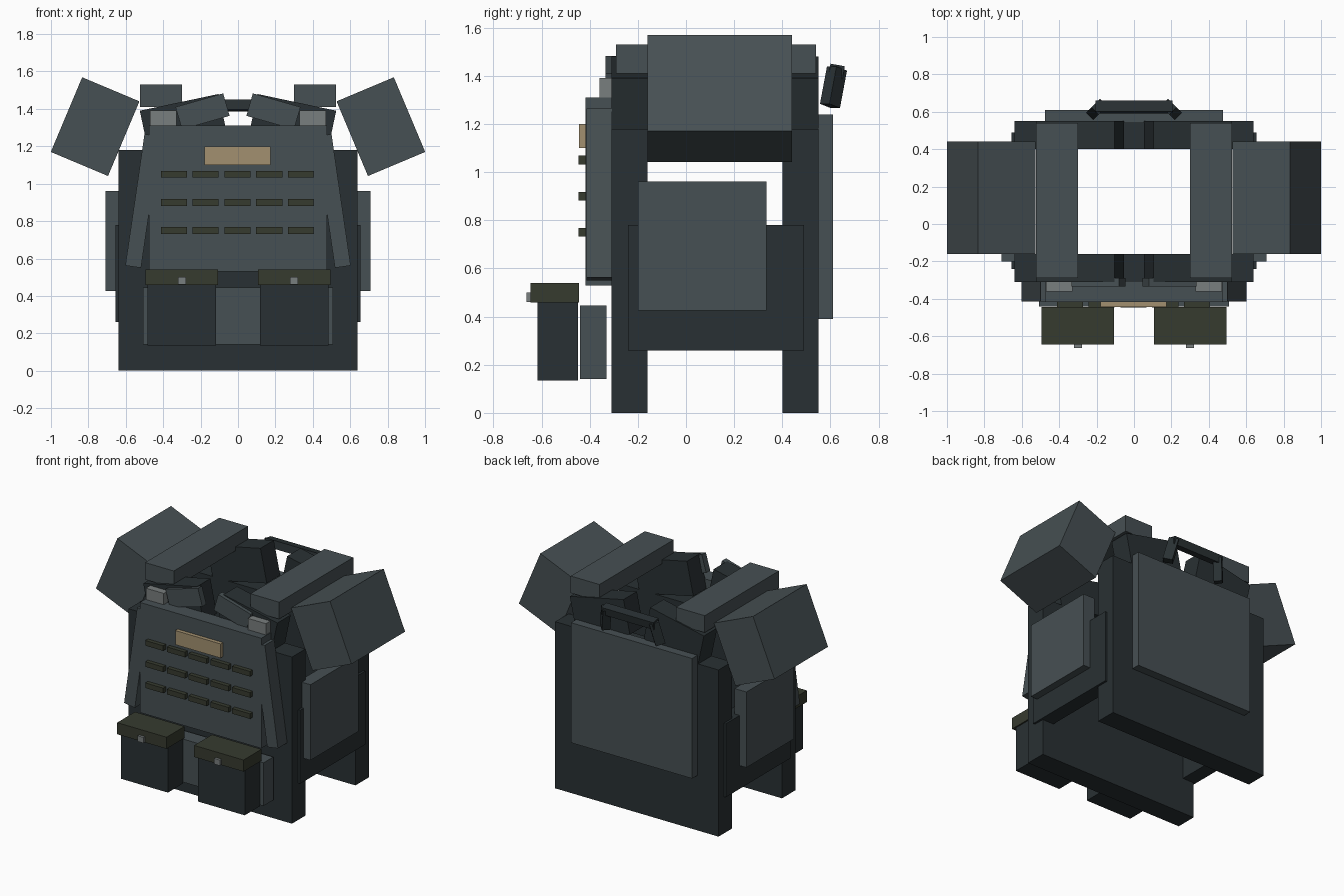
import bpy
from math import radians
from mathutils import Matrix, Vector

if "Cube" in bpy.data.objects:
    bpy.data.objects.remove(bpy.data.objects["Cube"])


def material(name, rgb):
    m = bpy.data.materials.new(name)
    m.diffuse_color = (*rgb, 1)
    m.use_nodes = True
    m.node_tree.nodes["Principled BSDF"].inputs["Base Color"].default_value = m.diffuse_color
    return m


DARK = material("dark_fabric", (0.022, 0.030, 0.033))
SLATE = material("slate_armor", (0.062, 0.080, 0.087))
OLIVE = material("olive_webbing", (0.037, 0.043, 0.028))
TAN = material("tan_patch", (0.36, 0.28, 0.16))
GREY = material("grey_buckle", (0.19, 0.21, 0.21))


def block(name, center, size, mat, rot=None):
    """Box with its size baked into the mesh; rot is a rotation matrix."""
    bpy.ops.mesh.primitive_cube_add(size=1)
    ob = bpy.context.object
    ob.name = name
    ob.data.transform(Matrix.Diagonal((*size, 1)))
    if rot is not None:
        ob.data.transform(rot.to_4x4())
    ob.location = center
    ob.data.materials.append(mat)
    return ob


def span(name, x, y, z, mat):
    """Axis-aligned box from its three ranges."""
    r = (x, y, z)
    return block(name, [(a + b) / 2 for a, b in r], [b - a for a, b in r], mat)


def tilted(name, s, corner, length, height, deg, y, mat):
    """Box turned about y, placed by its outer top corner, mirrored by s."""
    rot = Matrix.Rotation(radians(deg), 3, 'Y')
    c = Vector((corner[0], sum(y) / 2, corner[1]))
    c += rot @ Vector((-length / 2, 0, -height / 2))
    c.x *= s
    return block(name, c, (length, y[1] - y[0], height), mat,
                 Matrix.Rotation(radians(deg * s), 3, 'Y'))


def mx(s, a, b):
    return tuple(sorted((s * a, s * b)))


FRONT, BACK = (-0.31, -0.16), (0.40, 0.55)

# Carrier panels and armour plates
span("front_panel", (-0.64, 0.64), FRONT, (0, 1.18), DARK)
span("back_panel", (-0.64, 0.64), BACK, (0, 1.18), DARK)
span("chest_plate", (-0.475, 0.475), (-0.418, -0.305), (0.53, 1.31), SLATE)
span("back_plate", (-0.475, 0.475), (0.54, 0.61), (0.39, 1.24), SLATE)
span("belly_plate", (-0.508, 0.508), (-0.44, -0.33), (0.14, 0.445), SLATE)

# Name patch and webbing rows
span("chest_patch", (-0.18, 0.175), (-0.445, -0.41), (1.10, 1.20), TAN)
for z in (1.05, 0.90, 0.75):
    for i in range(-2, 3):
        block("webbing_loop", (i * 0.17 - 0.003, -0.43, z),
              (0.14, 0.035, 0.036), OLIVE)

for s in (1, -1):
    # Upper panel wings carrying the straps, front and back
    for name, y in (("front_yoke", FRONT), ("back_yoke", BACK)):
        tilted(name, s, (0.525, 1.39), 0.43, 0.24, 12, y, DARK)
    tilted("collar_flap", s, (0.334, 1.41), 0.265, 0.125, 16,
           (-0.335, -0.29), SLATE)

    # Slanted edge of the chest plate
    tilted("chest_wing", s, (0.50, 1.265), 0.085, 0.71, -8.3,
           (-0.414, -0.308), SLATE)

    # Shoulders
    span("shoulder_strap", mx(s, 0.30, 0.525), (-0.29, 0.54), (1.41, 1.53), SLATE)
    block("shoulder_guard", (s * 0.764, 0.14, 1.305), (0.332, 0.60, 0.433), SLATE,
          Matrix.Rotation(radians(-22.8 * s), 3, 'Y'))
    span("strap_buckle", mx(s, 0.33, 0.47), (-0.36, -0.30), (1.305, 1.39), GREY)

    # Sides
    span("side_band", mx(s, 0.55, 0.655), (-0.24, 0.49), (0.26, 0.78), DARK)
    span("side_plate", mx(s, 0.615, 0.708), (-0.20, 0.335), (0.425, 0.96), SLATE)

    # Pouches
    span("pouch", mx(s, 0.117, 0.485), (-0.617, -0.448), (0.135, 0.47), DARK)
    span("pouch_lid", mx(s, 0.108, 0.495), (-0.645, -0.445), (0.458, 0.54), OLIVE)
    span("pouch_clip", mx(s, 0.278, 0.322), (-0.663, -0.64), (0.46, 0.50), GREY)

    # Splayed legs of the drag handle
    a, b = Vector((s * 0.185, 0.627, 1.43)), Vector((s * 0.215, 0.598, 1.275))
    block("handle_leg", (a + b) / 2, (0.055, 0.065, (a - b).length), DARK,
          (a - b).to_track_quat('Z', 'Y').to_matrix()
          @ Matrix.Rotation(radians(180), 3, 'Z'))

# Drag handle grip
block("handle_grip", (0, 0.625, 1.418), (0.41, 0.06, 0.055), DARK,
      Matrix.Rotation(radians(-10), 3, 'X'))
